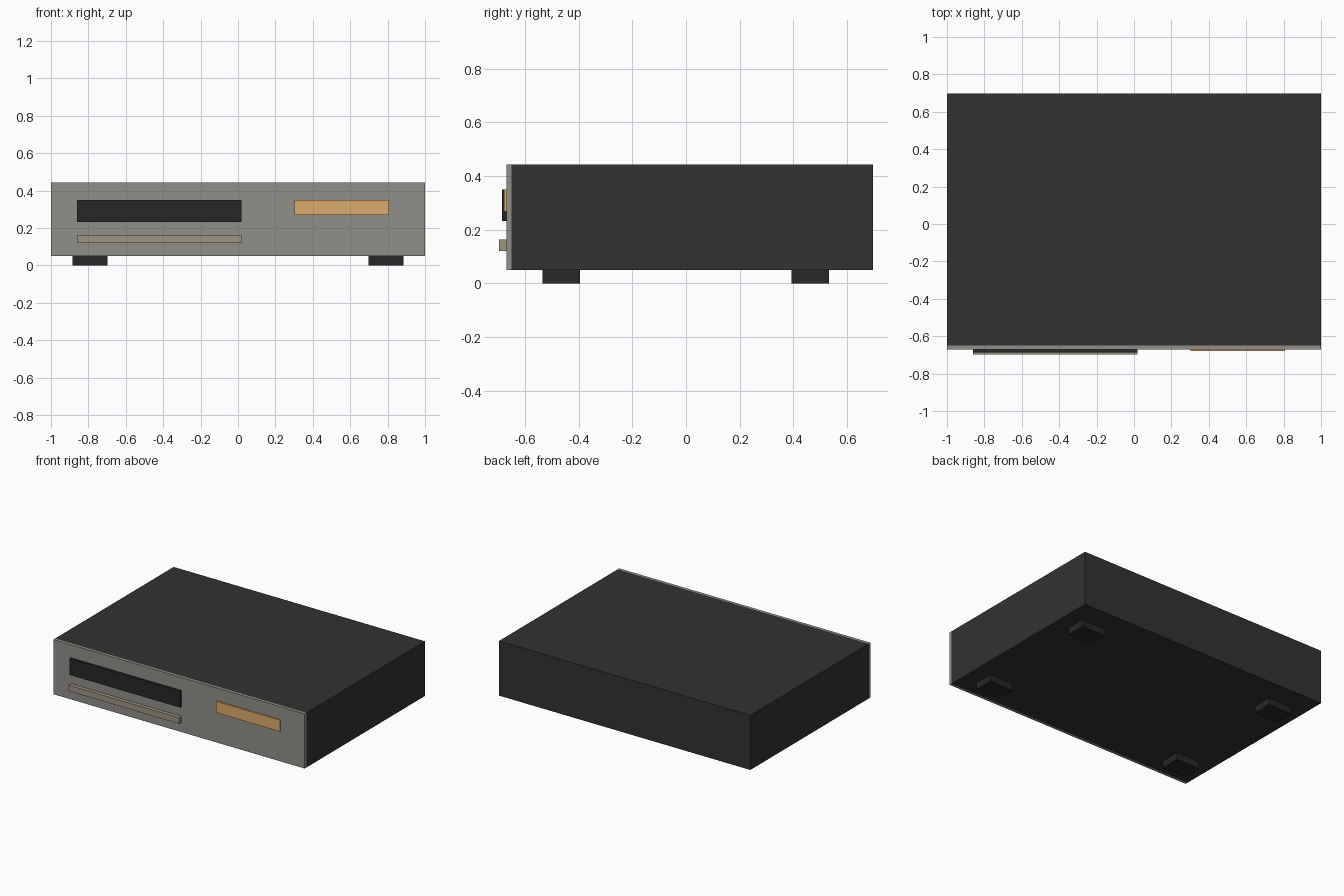
import bpy

if "Cube" in bpy.data.objects:
    bpy.data.objects.remove(bpy.data.objects["Cube"])


def material(name, rgb):
    m = bpy.data.materials.new(name)
    m.diffuse_color = (*rgb, 1.0)
    m.use_nodes = True
    m.node_tree.nodes["Principled BSDF"].inputs["Base Color"].default_value = m.diffuse_color
    return m


def box(name, x, y, z, mat):
    """Box spanning the given (min, max) ranges."""
    spans = (x, y, z)
    bpy.ops.mesh.primitive_cube_add(size=1, location=[(a + b) / 2 for a, b in spans])
    ob = bpy.context.object
    ob.name = name
    ob.scale = [b - a for a, b in spans]
    bpy.ops.object.transform_apply(location=False, rotation=False, scale=True)
    ob.data.materials.append(mat)
    return ob


charcoal = material("charcoal", (0.033, 0.032, 0.030))
black = material("black", (0.02, 0.02, 0.02))
silver = material("silver", (0.28, 0.275, 0.25))
champagne = material("champagne", (0.33, 0.30, 0.22))
amber = material("amber", (0.72, 0.41, 0.15))

BOTTOM, TOP = 0.05, 0.443
PANEL_BACK, PANEL_FRONT = -0.65, -0.67
EMBED = PANEL_FRONT + 0.005  # front fittings sink slightly into the panel

# Case and front panel
box("case", (-1, 1), (PANEL_BACK, 0.697), (BOTTOM, TOP), charcoal)
box("front_panel", (-1, 1), (PANEL_FRONT, PANEL_BACK), (BOTTOM, TOP), silver)

# Front fittings: tape door, control bar below it, lit display
box("tape_door", (-0.86, 0.02), (-0.686, EMBED), (0.232, 0.35), black)
box("control_bar", (-0.86, 0.02), (-0.697, EMBED), (0.12, 0.163), champagne)
box("display", (0.302, 0.808), (-0.679, EMBED), (0.268, 0.35), amber)

# Four feet
for side, sx in (("left", -1), ("right", 1)):
    for end, cy in (("front", -0.466), ("back", 0.463)):
        cx = sx * 0.791
        box(f"{end}_{side}_foot", (cx - 0.094, cx + 0.094),
            (cy - 0.07, cy + 0.07), (0, BOTTOM), black)
